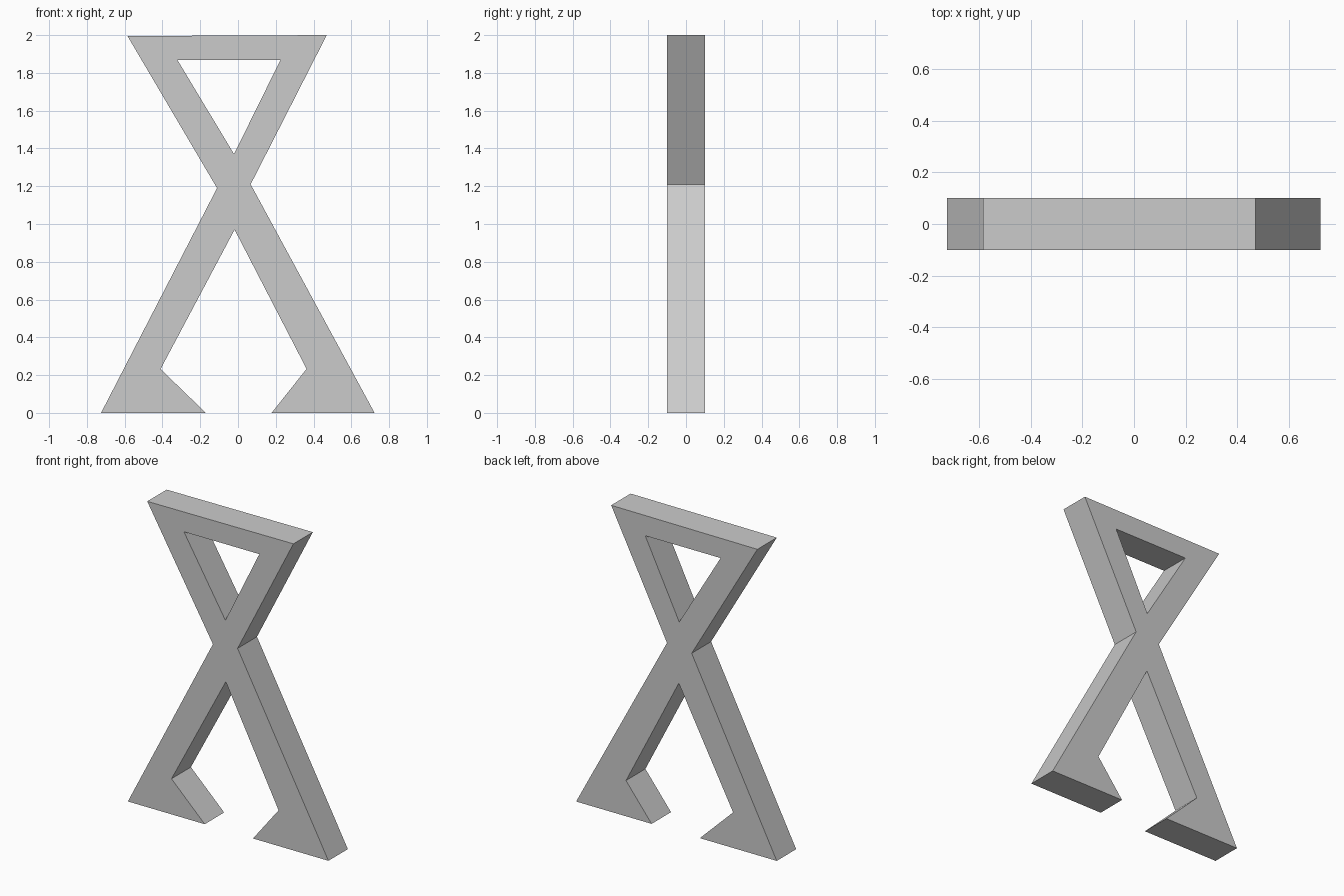
import bpy
import math

if "Cube" in bpy.data.objects:
    bpy.data.objects.remove(bpy.data.objects["Cube"])

# Front outline (x, z) of the crossed legs, feet and top bar
outline = [(-0.725, 0), (-0.17, 0), (-0.41, 0.232), (-0.018, 0.97),
           (0.363, 0.233), (0.178, 0), (0.723, 0), (0.067, 1.21),
           (0.47, 2.0), (-0.585, 1.995), (-0.111, 1.19)]
# Triangular opening under the top bar
opening = [(-0.32, 1.867), (0.224, 1.867), (-0.021, 1.37)]

curve = bpy.data.curves.new("crossed_frame", "CURVE")
curve.dimensions = "2D"
curve.fill_mode = "BOTH"
curve.extrude = 0.1


def add_loop(points):
    spline = curve.splines.new("POLY")
    spline.points.add(len(points) - 1)
    for p, (x, z) in zip(spline.points, points):
        p.co = (x, z, 0, 1)
    spline.use_cyclic_u = True


add_loop(outline)
add_loop(opening)

# Stand the flat frame upright and turn it into a mesh
frame = bpy.data.objects.new("crossed_frame", curve)
bpy.context.collection.objects.link(frame)
frame.rotation_euler.x = math.pi / 2
bpy.context.view_layer.objects.active = frame
frame.select_set(True)
bpy.ops.object.convert(target="MESH")
bpy.ops.object.transform_apply(location=False, rotation=True, scale=False)
bpy.ops.object.shade_flat()
